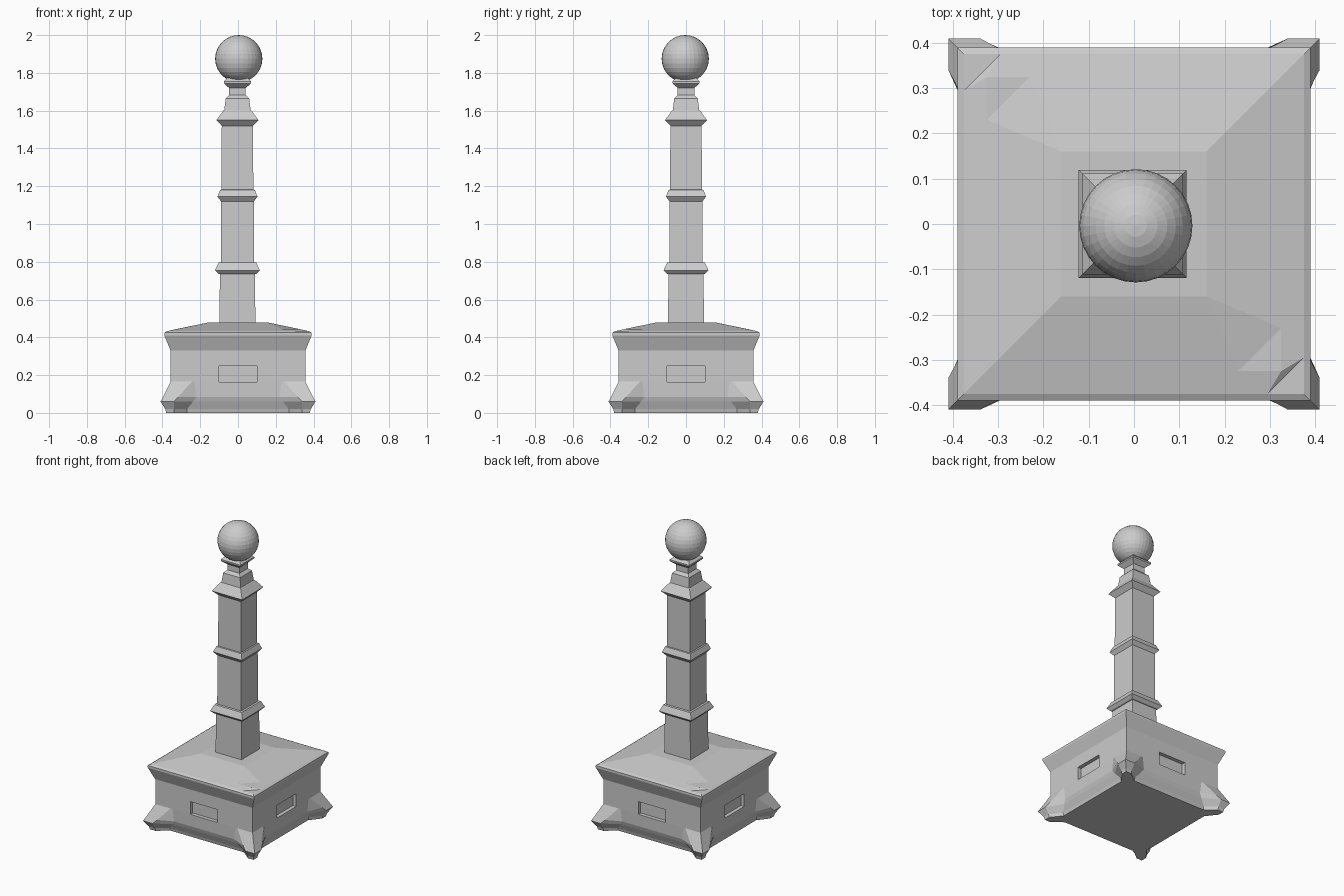
import bpy
import bmesh
from math import pi
from mathutils import Matrix, Vector

cube = bpy.data.objects.get("Cube")
if cube:
    bpy.data.objects.remove(cube, do_unlink=True)

stone = bpy.data.materials.new("grey_stone")
stone.use_nodes = True
GREY = (0.6, 0.6, 0.6, 1)
stone.diffuse_color = GREY
stone.node_tree.nodes["Principled BSDF"].inputs["Base Color"].default_value = GREY


def finish(name, bm, recalc=True):
    """Turn a bmesh into a flat shaded stone object."""
    if recalc:
        bmesh.ops.recalc_face_normals(bm, faces=bm.faces)
    mesh = bpy.data.meshes.new(name)
    bm.to_mesh(mesh)
    bm.free()
    mesh.materials.append(stone)
    obj = bpy.data.objects.new(name, mesh)
    bpy.context.collection.objects.link(obj)
    return obj


def loft(name, rings):
    """Skin a stack of equal rings and cap both ends."""
    bm = bmesh.new()
    loops = [[bm.verts.new(p) for p in ring] for ring in rings]
    for low, high in zip(loops, loops[1:]):
        for i in range(len(low)):
            j = (i + 1) % len(low)
            bm.faces.new((low[i], low[j], high[j], high[i]))
    bm.faces.new(loops[0][::-1])
    bm.faces.new(loops[-1])
    return finish(name, bm)


def four_sides(points):
    """Repeat the points of the front side on all four sides."""
    return [Matrix.Rotation(k * pi / 2, 4, 'Z') @ Vector(p)
            for k in range(4) for p in points]


# Pedestal with flared corner feet and undercut edges
def foot_ring(z, corner, foot_end, middle_end, middle):
    return four_sides([(-corner, -corner, z), (-foot_end, -corner, z),
                       (-middle_end, -middle, z), (middle_end, -middle, z),
                       (foot_end, -corner, z)])


rings = [foot_ring(*r) for r in (
    (0, .38, .34, .27, .325),
    (.02, .385, .34, .27, .33),
    (.06, .41, .34, .237, .347),
    (.085, .397, .316, .22, .355),
    (.165, .357, .245, .23, .357))]
rings += [foot_ring(z, w, .245, .23, w) for z, w in (
    (.33, .357), (.41, .39), (.425, .39), (.433, .375))]
pedestal = loft("pedestal", rings)

# Recessed panel in each side
bm = bmesh.new()
for k in range(4):
    place = (Matrix.Rotation(k * pi / 2, 4, 'Z')
             @ Matrix.Translation((0, -.357, .207))
             @ Matrix.Diagonal((.2, .05, .085, 1)))
    bmesh.ops.create_cube(bm, size=1, matrix=place)
cutter = finish("panel_cutter", bm)
cutter.hide_render = True
cut = pedestal.modifiers.new("panels", 'BOOLEAN')
cut.operation = 'DIFFERENCE'
cut.solver = 'EXACT'
cut.object = cutter
bpy.context.view_layer.objects.active = pedestal
bpy.ops.object.modifier_apply(modifier=cut.name)
bpy.data.objects.remove(cutter, do_unlink=True)

# Sloped roof of the pedestal, chipped at two opposite corners
EAVE, LEDGE, TOP = .433, .444, .478
bm = bmesh.new()
for turn in (0, pi):
    spin = Matrix.Rotation(turn, 4, 'Z')

    def face(*points):
        bm.faces.new([bm.verts.new(spin @ Vector(p)) for p in points])

    top, top_left, top_back = (.16, -.16, TOP), (-.16, -.16, TOP), (.16, .16, TOP)
    chip_right, chip_front = (.325, -.23, LEDGE), (.23, -.325, LEDGE)
    peak = (.325, -.325, LEDGE)
    rim_right, rim_front = (.375, -.295, EAVE), (.295, -.375, EAVE)
    face(top, chip_right, peak, rim_right, (.375, .375, EAVE), top_back)
    face(top_left, (-.375, -.375, EAVE), rim_front, peak, chip_front, top)
    face(top, chip_front, chip_right)
    face(chip_front, peak, chip_right)
    face(peak, rim_front, rim_right)
    face(top_left, top, top_back)
bmesh.ops.remove_doubles(bm, verts=bm.verts, dist=.0001)
finish("pedestal_roof", bm, recalc=False)

# Square post with three collars, a neck and a flared cap
profile = [(.095, .47), (.093, .735), (.102, .737), (.119, .755), (.1, .795),
           (.088, .797), (.087, 1.12), (.106, 1.145), (.092, 1.18),
           (.084, 1.182), (.083, 1.52), (.111, 1.55), (.075, 1.6),
           (.07, 1.602), (.062, 1.665), (.044, 1.682), (.044, 1.72),
           (.072, 1.745), (.072, 1.755), (.055, 1.772)]
loft("post", [four_sides([(-w, -w, z)]) for w, z in profile]).location.x = -.003

# Ball finial
bm = bmesh.new()
bmesh.ops.create_uvsphere(bm, u_segments=32, v_segments=16, radius=.125,
                          matrix=Matrix.Translation((.004, -.004, 1.875)))
finish("ball_finial", bm)
